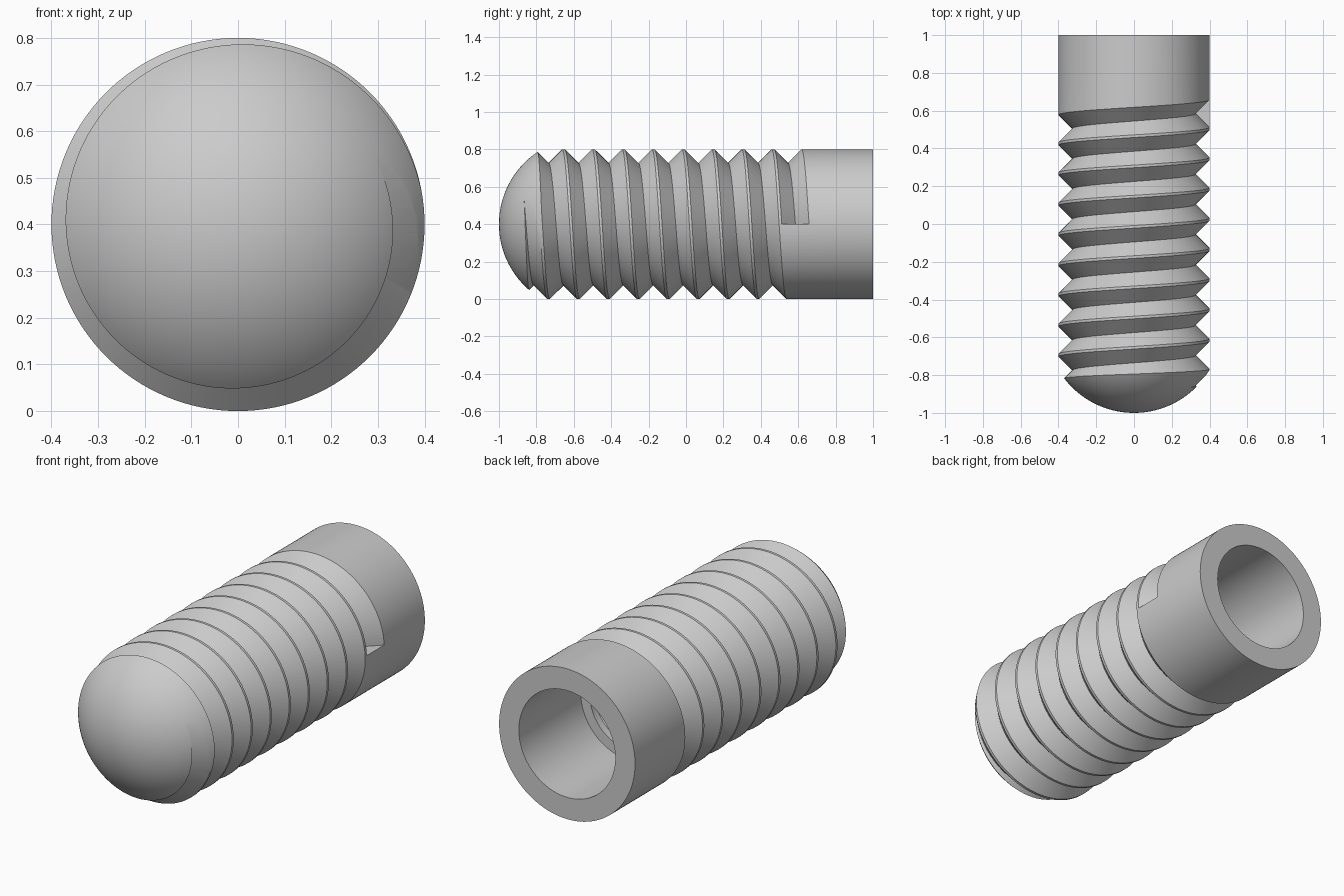
import bpy, bmesh, math
from mathutils import Matrix, Vector

if "Cube" in bpy.data.objects:
    bpy.data.objects.remove(bpy.data.objects["Cube"])

R, AXIS_Z, SEGS = 0.4, 0.4, 128
PITCH, ROOT, CREST = 0.16, 0.327, 0.405
DOME_R = 0.465
TURNS, GROOVE_END = 9.15, 0.585

metal = bpy.data.materials.new("light_grey_metal")
metal.use_nodes = True
grey = (0.6, 0.6, 0.6, 1)
metal.diffuse_color = grey
metal.node_tree.nodes["Principled BSDF"].inputs["Base Color"].default_value = grey


def finish(bm, name):
    bmesh.ops.recalc_face_normals(bm, faces=bm.faces[:])
    mesh = bpy.data.meshes.new(name)
    bm.to_mesh(mesh)
    bm.free()
    mesh.materials.append(metal)
    obj = bpy.data.objects.new(name, mesh)
    bpy.context.collection.objects.link(obj)
    return obj


def lathe(name, profile):
    """Turn (radius, y) points around the long axis."""
    bm = bmesh.new()
    verts = [bm.verts.new((r, y, AXIS_Z)) for r, y in profile]
    edges = [bm.edges.new(pair) for pair in zip(verts, verts[1:])]
    bmesh.ops.spin(bm, geom=verts + edges, cent=(0, 0, AXIS_Z), axis=(0, 1, 0),
                   angle=math.tau, steps=SEGS, use_merge=False)
    bmesh.ops.remove_doubles(bm, verts=bm.verts[:], dist=0.0001)
    return finish(bm, name)


def helix_cutter(name):
    """V-shaped bar wound along the thread, from the rear towards the dome."""
    bm = bmesh.new()
    half = CREST - ROOT
    section = [(CREST, half), (ROOT, 0), (CREST, -half)]
    rings = []
    for i in range(int(TURNS * SEGS) + 1):
        a = math.tau * i / SEGS
        centre = GROOVE_END - PITCH * i / SEGS
        rings.append([bm.verts.new((r * math.cos(a), centre + dy, AXIS_Z + r * math.sin(a)))
                      for r, dy in section])
    for p, q in zip(rings, rings[1:]):
        for k in range(3):
            n = (k + 1) % 3
            bm.faces.new((p[k], p[n], q[n], q[k]))
    bm.faces.new(rings[0])
    bm.faces.new(rings[-1])
    return finish(bm, name)


# Domed nose and straight shank
dome_angle = math.asin(R / DOME_R)
profile = []
for i in range(25):
    a = dome_angle * i / 24
    profile.append((DOME_R * math.sin(a), DOME_R - 1 - DOME_R * math.cos(a)))
profile += [(R, 1), (0.284, 1), (0.284, 0.48)]

# Narrower ridged bore behind the open socket
for i in range(6):
    y = 0.48 - 0.1 * i
    profile += [(0.23, y), (0.23, y - 0.04), (0.2, y - 0.07)]
profile += [(0.2, -0.12), (0, -0.12)]
body = lathe("threaded_screw_body", profile)

# Cut the helical thread
cutter = helix_cutter("thread_cutter")
cutter.hide_render = True
cut = body.modifiers.new("thread", 'BOOLEAN')
cut.operation = 'DIFFERENCE'
cut.solver = 'EXACT'
cut.object = cutter
bpy.ops.object.select_all(action='DESELECT')
bpy.context.view_layer.objects.active = body
body.select_set(True)
bpy.ops.object.modifier_apply(modifier=cut.name)
bpy.data.objects.remove(cutter)
bpy.ops.object.shade_smooth_by_angle(angle=math.radians(25))
